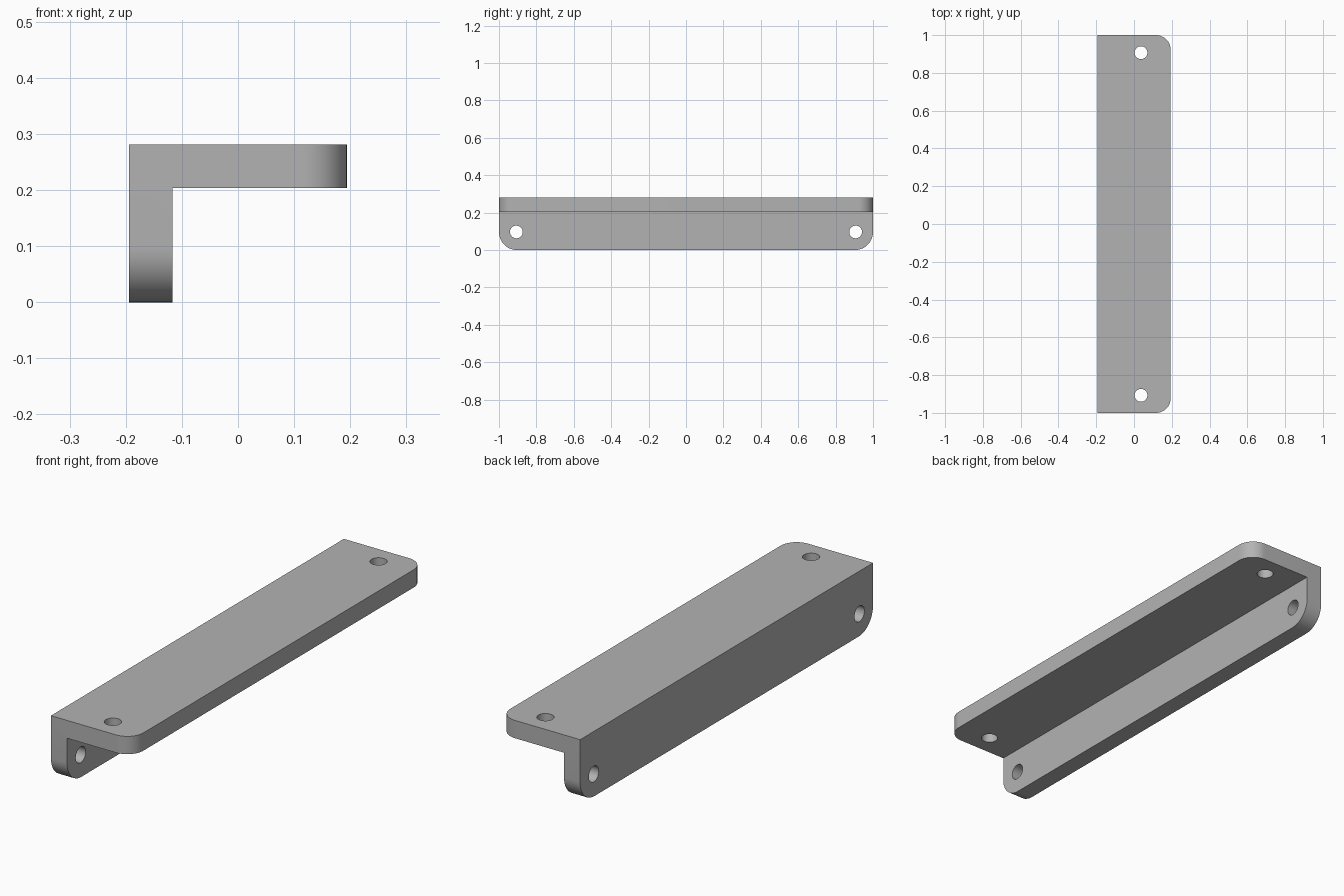
import bpy
import bmesh
import math
from mathutils import Vector

cube = bpy.data.objects.get("Cube")
if cube:
    bpy.data.objects.remove(cube, do_unlink=True)

HALF_W, HEIGHT, HALF_L, THICK = 0.194, 0.281, 1.0, 0.077
HOLE_R, HOLE_Y = 0.034, 0.907
SHELF_HOLE_X, WALL_HOLE_Z = 0.037, 0.097
SHELF_RADIUS, WALL_RADIUS = 0.077, 0.097

grey = bpy.data.materials.new("plain grey")
grey.use_nodes = True
colour = (0.45, 0.45, 0.45, 1)
grey.diffuse_color = colour
grey.node_tree.nodes["Principled BSDF"].inputs["Base Color"].default_value = colour


def make_object(name, bm):
    bmesh.ops.recalc_face_normals(bm, faces=bm.faces)
    mesh = bpy.data.meshes.new(name)
    bm.to_mesh(mesh)
    bm.free()
    mesh.materials.append(grey)
    obj = bpy.data.objects.new(name, mesh)
    bpy.context.collection.objects.link(obj)
    return obj


def round_corners(bm, is_corner, radius):
    edges = [e for e in bm.edges if all(is_corner(v.co) for v in e.verts)
             and abs(e.verts[0].co.y - e.verts[1].co.y) < 0.001]
    bmesh.ops.bevel(bm, geom=edges, offset=radius, offset_type='OFFSET',
                    segments=12, profile=0.5, affect='EDGES')


# Angle bracket: L profile extruded along its length
bm = bmesh.new()
inner_x, inner_z = THICK - HALF_W, HEIGHT - THICK
profile = [(-HALF_W, 0), (inner_x, 0), (inner_x, inner_z),
           (HALF_W, inner_z), (HALF_W, HEIGHT), (-HALF_W, HEIGHT)]
end = bm.faces.new([bm.verts.new((x, -HALF_L, z)) for x, z in profile])
extruded = bmesh.ops.extrude_face_region(bm, geom=[end])["geom"]
bmesh.ops.translate(bm, vec=Vector((0, 2 * HALF_L, 0)),
                    verts=[v for v in extruded if isinstance(v, bmesh.types.BMVert)])
bmesh.ops.recalc_face_normals(bm, faces=bm.faces)

# Rounded free corners of both flanges
round_corners(bm, lambda co: co.x > HALF_W - 0.001, SHELF_RADIUS)
round_corners(bm, lambda co: co.z < 0.001, WALL_RADIUS)
bracket = make_object("angle_bracket", bm)

# Screw holes near each end of both flanges
cutters = []
for side, y in (("front", -HOLE_Y), ("back", HOLE_Y)):
    for flange, spot, tilt in (
            ("shelf", (SHELF_HOLE_X, y, HEIGHT - THICK / 2), 0),
            ("wall", (THICK / 2 - HALF_W, y, WALL_HOLE_Z), math.pi / 2)):
        bm = bmesh.new()
        bmesh.ops.create_cone(bm, cap_ends=True, segments=40, radius1=HOLE_R,
                              radius2=HOLE_R, depth=2 * THICK)
        cutter = make_object(f"{flange}_{side}_hole_cutter", bm)
        cutter.location = spot
        cutter.rotation_euler.y = tilt
        cutter.hide_render = True
        cutters.append(cutter)
        hole = bracket.modifiers.new(f"{flange} {side} hole", 'BOOLEAN')
        hole.operation = 'DIFFERENCE'
        hole.solver = 'EXACT'
        hole.object = cutter

# Apply the holes, then smooth only the curved walls
bpy.ops.object.select_all(action='DESELECT')
bracket.select_set(True)
bpy.context.view_layer.objects.active = bracket
for hole in list(bracket.modifiers):
    bpy.ops.object.modifier_apply(modifier=hole.name)
for cutter in cutters:
    bpy.data.objects.remove(cutter, do_unlink=True)
bpy.ops.object.shade_smooth_by_angle(angle=math.radians(30))
